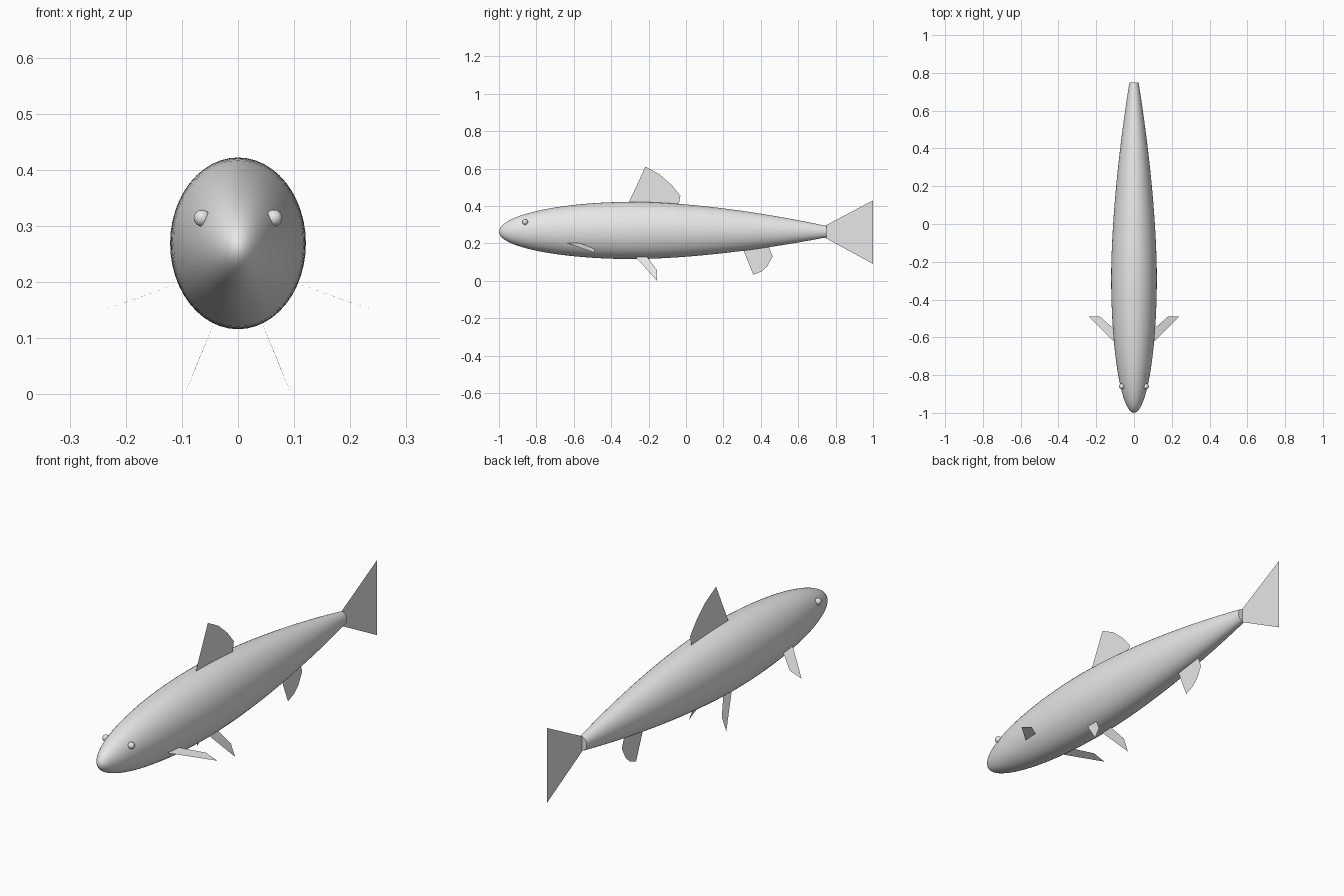
import bpy
import bmesh
from math import sin, cos, pi, sqrt
from mathutils import Vector

cube = bpy.data.objects.get("Cube")
if cube:
    bpy.data.objects.remove(cube, do_unlink=True)

grey = bpy.data.materials.new("plain grey")
grey.use_nodes = True
COLOUR = (0.8, 0.8, 0.8, 1)
grey.diffuse_color = COLOUR
grey.node_tree.nodes["Principled BSDF"].inputs["Base Color"].default_value = COLOUR


def add_object(name, bm, smooth=False):
    mesh = bpy.data.meshes.new(name)
    bm.to_mesh(mesh)
    bm.free()
    mesh.materials.append(grey)
    obj = bpy.data.objects.new(name, mesh)
    bpy.context.collection.objects.link(obj)
    if smooth:
        bpy.ops.object.select_all(action='DESELECT')
        obj.select_set(True)
        bpy.context.view_layer.objects.active = obj
        bpy.ops.object.shade_smooth_by_angle(angle=pi / 4)
    return obj


# Body: elliptical rings, rounded at the nose and tapering to the tail root
NOSE, WIDEST, TAIL = -1.0, -0.28, 0.75
HALF_WIDTH, HALF_HEIGHT = 0.121, 0.153
SIDES, STEPS = 48, 24


def girth(y):
    if y < WIDEST:
        return sqrt(max(0, 1 - ((y - WIDEST) / (NOSE - WIDEST)) ** 2))
    return 1 - 0.8 * ((y - WIDEST) / (TAIL - WIDEST)) ** 1.7


def build_body():
    bm = bmesh.new()
    front = [WIDEST + (NOSE - WIDEST) * cos(pi / 2 * i / STEPS) for i in range(1, STEPS + 1)]
    back = [WIDEST + (TAIL - WIDEST) * i / STEPS for i in range(1, STEPS + 1)]
    rings = []
    for y in front + back:
        g = girth(y)
        z = 0.261 + 0.008 * g
        rings.append([bm.verts.new((HALF_WIDTH * g * cos(a), y, z + HALF_HEIGHT * g * sin(a)))
                      for a in (2 * pi * k / SIDES for k in range(SIDES))])
    tip = bm.verts.new((0, NOSE, 0.261))
    for k in range(SIDES):
        n = (k + 1) % SIDES
        bm.faces.new((tip, rings[0][n], rings[0][k]))
        for a, b in zip(rings, rings[1:]):
            bm.faces.new((a[k], a[n], b[n], b[k]))
    bm.faces.new(rings[-1])
    bmesh.ops.recalc_face_normals(bm, faces=bm.faces)
    add_object("body", bm, smooth=True)


build_body()


# Fins: single flat sheets
def add_fin(name, points):
    bm = bmesh.new()
    bm.faces.new([bm.verts.new(p) for p in points])
    bmesh.ops.triangulate(bm, faces=bm.faces)
    add_object(name, bm)


def middle_fin(name, outline):
    add_fin(name, [(0, y, z) for y, z in outline])


middle_fin("dorsal_fin", [(-0.31, 0.41), (-0.217, 0.61), (-0.14, 0.568), (-0.075, 0.51),
                          (-0.03, 0.455), (-0.04, 0.40)])
middle_fin("tail_fin", [(0.74, 0.292), (1.0, 0.43), (0.9, 0.26), (1.0, 0.09), (0.74, 0.232)])
middle_fin("anal_fin", [(0.3, 0.18), (0.36, 0.032), (0.405, 0.05), (0.435, 0.078),
                        (0.463, 0.13), (0.44, 0.19)])

# Paired fins and eyes
PECTORAL = [(0.09, -0.64, 0.203), (0.24, -0.49, 0.15), (0.18, -0.49, 0.171), (0.09, -0.57, 0.203)]
PELVIC = [(0.033, -0.29, 0.15), (0.095, -0.155, 0.0), (0.072, -0.155, 0.057), (0.033, -0.225, 0.15)]

for side, s in (("left", 1), ("right", -1)):
    add_fin(side + "_pectoral_fin", [(s * x, y, z) for x, y, z in PECTORAL])
    add_fin(side + "_pelvic_fin", [(s * x, y, z) for x, y, z in PELVIC])
    bm = bmesh.new()
    bmesh.ops.create_uvsphere(bm, u_segments=16, v_segments=10, radius=0.015)
    bmesh.ops.translate(bm, verts=bm.verts, vec=Vector((s * 0.064, -0.86, 0.314)))
    add_object(side + "_eye", bm, smooth=True)
